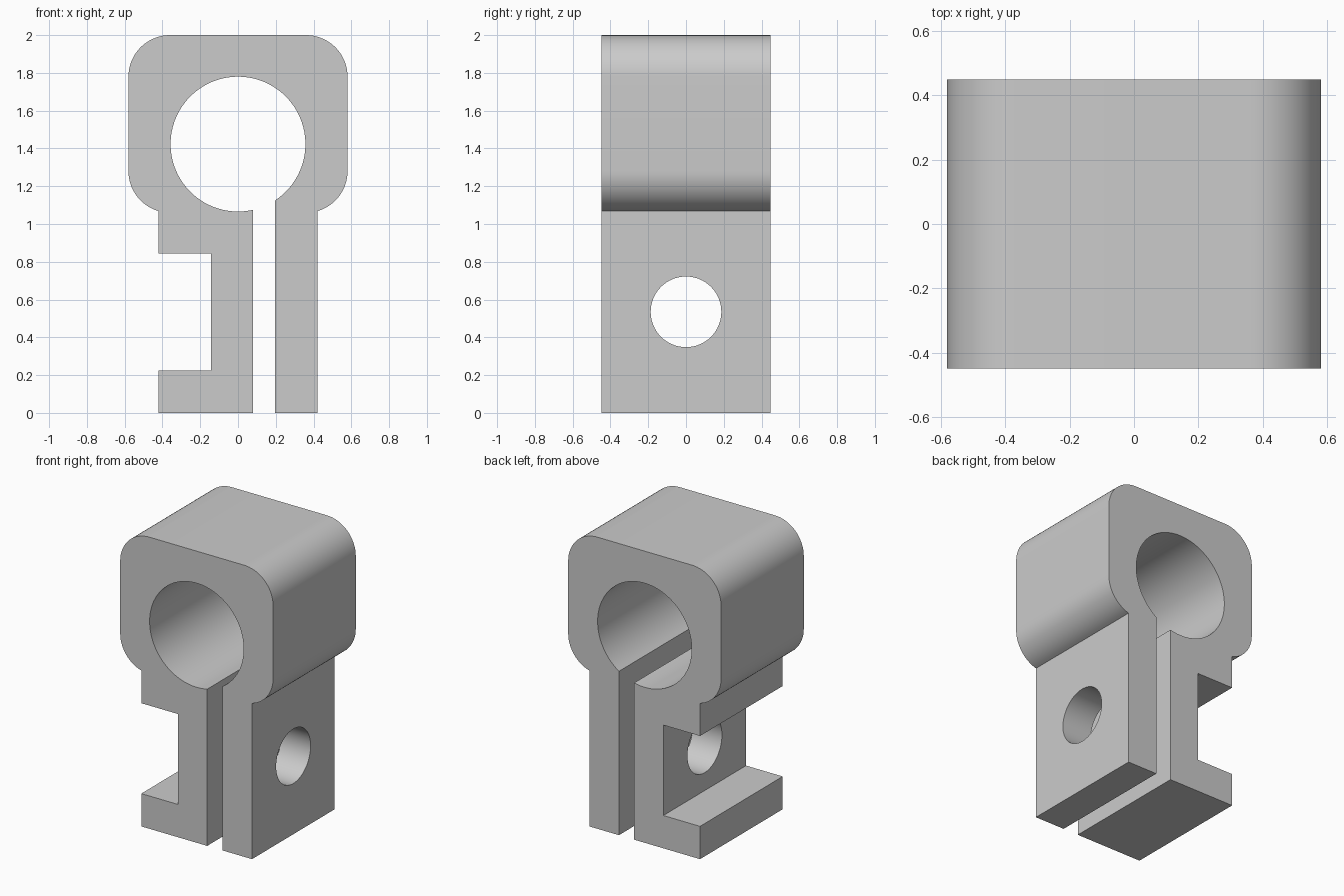
import bpy, bmesh
from math import sin, cos, radians, degrees, acos, asin
from mathutils import Matrix, Vector

if "Cube" in bpy.data.objects:
    bpy.data.objects.remove(bpy.data.objects["Cube"], do_unlink=True)

HALF_W, HALF_D, TOP = 0.58, 0.448, 2.0   # head half width, depth, height
LEG = 0.42                               # half width across the two legs
SLOT_L, SLOT_R = 0.08, 0.195             # clamping slot
FILLET = 0.22
BORE_Z, BORE_R = 1.423, 0.357
HOLE_Z, HOLE_R = 0.535, 0.187

grey = bpy.data.materials.new("plain_grey")
grey.use_nodes = True
grey.diffuse_color = (0.6, 0.6, 0.6, 1)
grey.node_tree.nodes["Principled BSDF"].inputs["Base Color"].default_value = (0.6, 0.6, 0.6, 1)


def arc(cx, cz, r, start, end, steps):
    angles = [radians(start + (end - start) * i / steps) for i in range(steps + 1)]
    return [(cx + r * cos(a), cz + r * sin(a)) for a in angles]


# Clamp outline: right leg, rounded head, notched left leg, then round the bore
cx = HALF_W - FILLET
low, high = 1.28, TOP - FILLET
cut = degrees(acos((LEG - cx) / FILLET))
bore_start = degrees(acos(SLOT_L / BORE_R))
bore_end = degrees(acos(SLOT_R / BORE_R))
outline = [(SLOT_R, 0), (LEG, 0)]
outline += arc(cx, low, FILLET, -cut, 0, 14)
outline += arc(cx, high, FILLET, 0, 90, 18)
outline += arc(-cx, high, FILLET, 90, 180, 18)
outline += arc(-cx, low, FILLET, 180, 180 + cut, 14)
outline += [(-LEG, 0.845), (-0.142, 0.845), (-0.142, 0.225), (-LEG, 0.225), (-LEG, 0), (SLOT_L, 0)]
outline += arc(0, BORE_Z, BORE_R, 360 - bore_start, -bore_end, 80)

bm = bmesh.new()
face = bm.faces.new([bm.verts.new((x, -HALF_D, z)) for x, z in outline])
extruded = bmesh.ops.extrude_face_region(bm, geom=[face])["geom"]
bmesh.ops.translate(bm, vec=Vector((0, 2 * HALF_D, 0)),
                    verts=[v for v in extruded if isinstance(v, bmesh.types.BMVert)])
bmesh.ops.recalc_face_normals(bm, faces=bm.faces)
mesh = bpy.data.meshes.new("clamp_body")
bm.to_mesh(mesh)
bm.free()
body = bpy.data.objects.new("clamp_body", mesh)
bpy.context.collection.objects.link(body)
mesh.materials.append(grey)

# Bolt hole through both legs
bpy.ops.mesh.primitive_cylinder_add(vertices=64, radius=HOLE_R, depth=2,
                                    location=(0, 0, HOLE_Z), rotation=(0, radians(90), 0))
cutter = bpy.context.object
cutter.name = "bolt_hole_cutter"
cutter.hide_render = True
cutter.data.materials.append(grey)
hole = body.modifiers.new("bolt_hole", 'BOOLEAN')
hole.operation, hole.solver, hole.object = 'DIFFERENCE', 'EXACT', cutter

bpy.ops.object.select_all(action='DESELECT')
body.select_set(True)
bpy.context.view_layer.objects.active = body
bpy.ops.object.modifier_apply(modifier=hole.name)
bpy.data.objects.remove(cutter, do_unlink=True)
bpy.ops.object.shade_smooth_by_angle(angle=radians(25))
